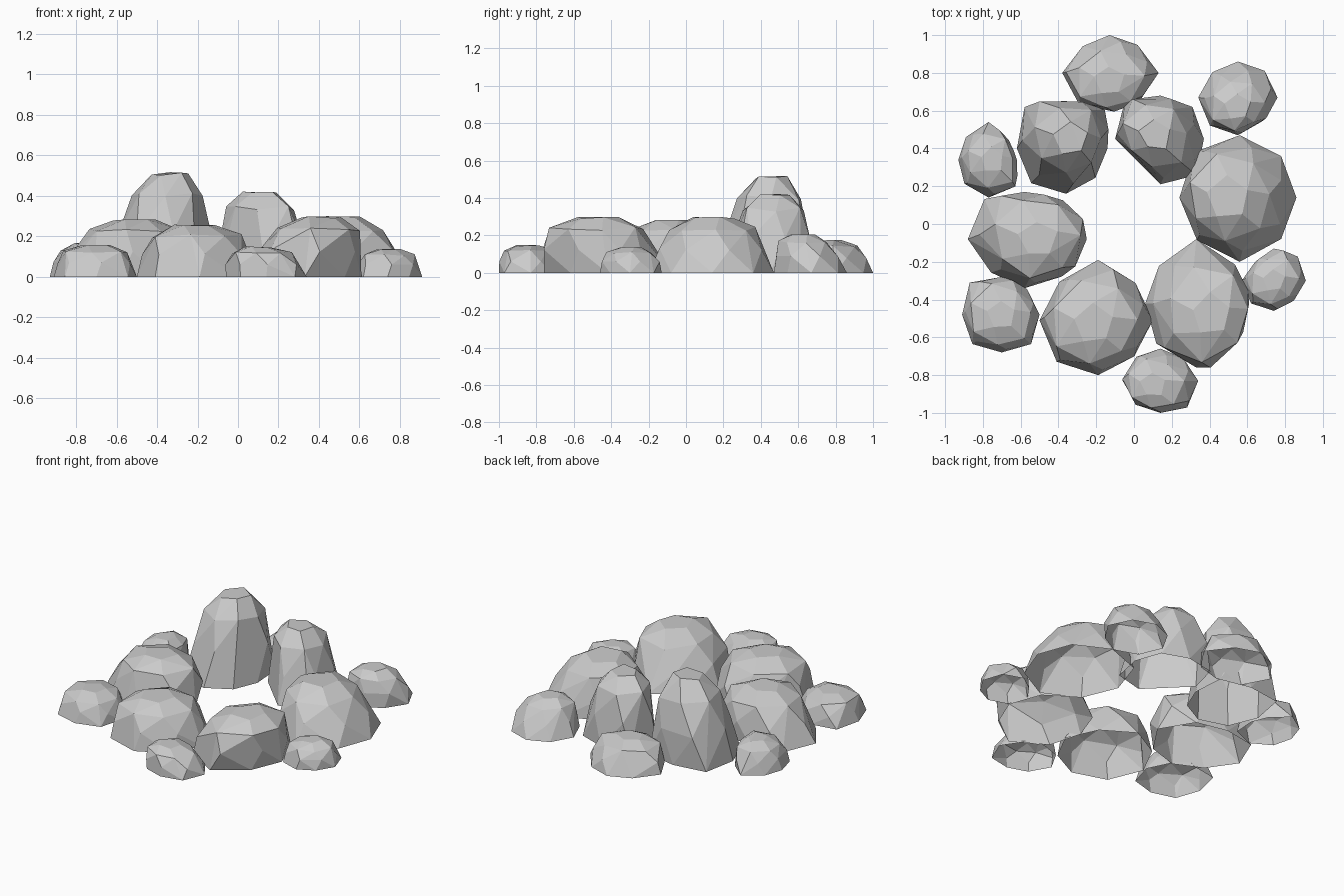
import bpy, bmesh, math, random
from mathutils import Vector

default_cube = bpy.data.objects.get("Cube")
if default_cube:
    bpy.data.objects.remove(default_cube, do_unlink=True)

# One plain stone colour
stone = bpy.data.materials.new("stone_grey")
stone.use_nodes = True
grey = (0.6, 0.6, 0.6, 1.0)
stone.diffuse_color = grey
for node in stone.node_tree.nodes:
    if node.type == "BSDF_PRINCIPLED":
        node.inputs["Base Color"].default_value = grey
        node.inputs["Roughness"].default_value = 0.9

rng = random.Random(7)


def reach(radii, turn):
    """Footprint radius at a fraction of a full turn, counted from +x."""
    count = len(radii)
    spot = (turn % 1) * count
    low = int(spot) % count
    blend = spot - int(spot)
    return radii[low] * (1 - blend) + radii[(low + 1) % count] * blend


def ring(radii, centre, scale, height, sides, twist, wobble):
    """A loop of points that follows the scaled footprint."""
    points = []
    for step in range(sides):
        turn = (step + twist) / sides
        angle = turn * math.tau
        radius = reach(radii, turn) * scale * (1 + rng.uniform(-wobble, wobble))
        lift = height * (1 + rng.uniform(-wobble, wobble))
        points.append(Vector((centre[0] + radius * math.cos(angle),
                              centre[1] + radius * math.sin(angle), lift)))
    return points


def rock(name, centre, height, lean, radii, crown=0.77):
    """A faceted stone, open underneath, whose top is shifted by lean."""
    def shifted(part):
        return centre[0] + lean[0] * part, centre[1] + lean[1] * part

    shoulder = (1 + crown) / 2 + 0.04
    points = ring(radii, centre, 1, 0, len(radii), 0, 0)
    points += ring(radii, shifted(0.4), shoulder, height * 0.42, 7, 0.4, 0.05)
    points += ring(radii, shifted(0.8), crown, height * 0.78, 7, 0.1, 0.05)
    points += ring(radii, shifted(1), 0.36, height * 0.98, 5, 0.3, 0.02)

    bm = bmesh.new()
    for point in points:
        bm.verts.new(point)
    hull = bmesh.ops.convex_hull(bm, input=bm.verts[:])
    spare = {v for key in ("geom_interior", "geom_unused") for v in hull[key]
             if isinstance(v, bmesh.types.BMVert)}
    bmesh.ops.delete(bm, geom=list(spare), context="VERTS")

    # Open base, then merge nearly level neighbours into broad facets
    bm.normal_update()
    base = [f for f in bm.faces if all(v.co.z < 0.001 for v in f.verts)]
    bmesh.ops.delete(bm, geom=base, context="FACES")
    bmesh.ops.dissolve_limit(bm, angle_limit=math.radians(9),
                             verts=bm.verts[:], edges=bm.edges[:])
    bmesh.ops.recalc_face_normals(bm, faces=bm.faces[:])
    if sum(f.normal.z for f in bm.faces) < 0:
        bmesh.ops.reverse_faces(bm, faces=bm.faces[:])

    mesh = bpy.data.meshes.new(name)
    bm.to_mesh(mesh)
    bm.free()
    mesh.materials.append(stone)
    obj = bpy.data.objects.new(name, mesh)
    bpy.context.collection.objects.link(obj)
    return obj


# Inner ring of large boulders
rock("tall_back_boulder", (-.36, .40), .52, (.03, .05),
     [.22, .29, .25, .31, .26, .26, .24, .22], crown=.7)
rock("back_boulder", (.14, .45), .43, (-.03, .02),
     [.23, .24, .23, .27, .24, .18, .24, .27], crown=.73)
rock("left_side_boulder", (.56, .14), .3, (-.06, 0),
     [.3, .31, .33, .34, .32, .32, .34, .31], crown=.7)
rock("front_left_boulder", (.33, -.42), .3, (.08, -.06),
     [.28, .29, .34, .28, .27, .3, .34, .28])
rock("front_right_boulder", (-.19, -.51), .26, (-.02, -.02),
     [.29, .28, .32, .29, .31, .31, .29, .27])
rock("right_side_boulder", (-.58, -.08), .29, (.07, 0),
     [.33, .29, .25, .3, .3, .25, .26, .28])

# Outer scatter of small stones
rock("far_back_stone", (-.13, .8), .18, (0, -.04),
     [.26, .21, .2, .2, .25, .23, .2, .22])
rock("back_left_stone", (.55, .67), .21, (0, -.05),
     [.21, .2, .19, .19, .21, .21, .2, .18], crown=.7)
rock("left_stone", (.74, -.3), .14, (0, 0),
     [.17, .18, .17, .14, .17, .17, .16, .15])
rock("front_stone", (.14, -.83), .15, (-.04, -.02),
     [.2, .17, .17, .18, .2, .18, .17, .2])
rock("front_right_stone", (-.7, -.48), .16, (0, 0),
     [.2, .19, .2, .24, .21, .22, .2, .22])
rock("back_right_stone", (-.77, .34), .17, (.02, 0),
     [.15, .15, .2, .17, .16, .18, .2, .2])
